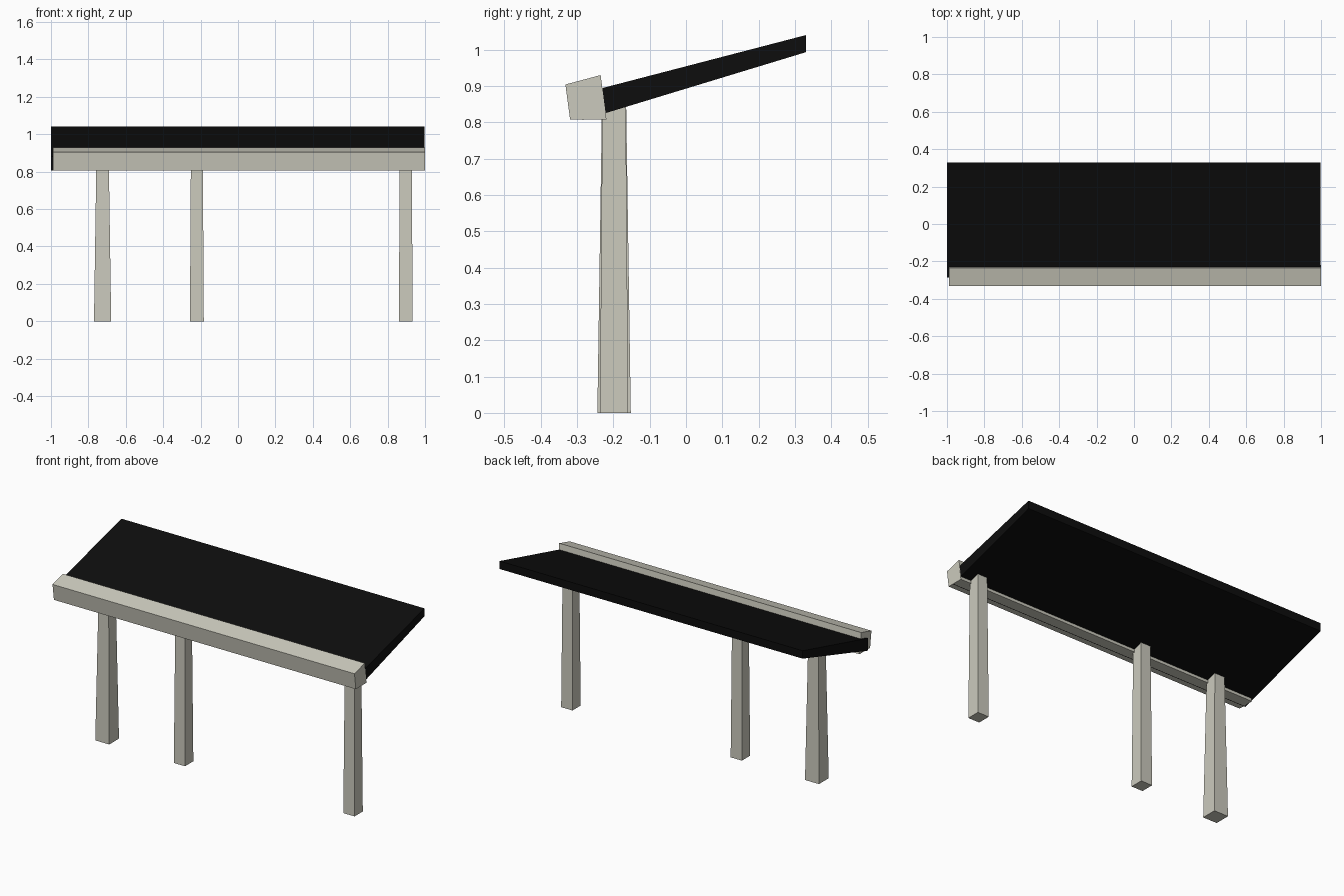
import bpy

if "Cube" in bpy.data.objects:
    bpy.data.objects.remove(bpy.data.objects["Cube"])


def material(name, rgb):
    m = bpy.data.materials.new(name)
    m.diffuse_color = (*rgb, 1)
    m.use_nodes = True
    m.node_tree.nodes["Principled BSDF"].inputs["Base Color"].default_value = m.diffuse_color
    return m


stone = material("pale stone", (0.60, 0.59, 0.51))
black = material("black", (0.004, 0.004, 0.004))


def prism(name, ring_a, ring_b, mat):
    """Join two matching rings of points into a closed solid."""
    n = len(ring_a)
    faces = [tuple(range(n))[::-1], tuple(range(n, 2 * n))]
    faces += [(i, (i + 1) % n, n + (i + 1) % n, n + i) for i in range(n)]
    mesh = bpy.data.meshes.new(name)
    mesh.from_pydata(ring_a + ring_b, [], faces)
    mesh.materials.append(mat)
    ob = bpy.data.objects.new(name, mesh)
    bpy.context.collection.objects.link(ob)
    return ob


def extrude_x(name, profile, x0, x1, mat):
    return prism(name, [(x0, y, z) for y, z in profile],
                 [(x1, y, z) for y, z in profile], mat)


def square(cx, cy, hx, hy, z):
    return [(cx - hx, cy - hy, z), (cx + hx, cy - hy, z),
            (cx + hx, cy + hy, z), (cx - hx, cy + hy, z)]


# Sloping roof slab, running into the front beam
extrude_x("roof", [(-0.285, 0.806), (0.33, 0.993), (0.33, 1.04), (-0.285, 0.88)],
          -1.0, 0.998, black)

# Front beam
extrude_x("front_beam", [(-0.319, 0.807), (-0.219, 0.807), (-0.235, 0.93), (-0.332, 0.904)],
          -0.99, 1.0, stone)

# Tapered posts: x centre, half width at base and at top (x), then y
for i, (x, bx, tx, by, ty) in enumerate([
        (-0.724, 0.046, 0.033, 0.046, 0.033),
        (-0.22, 0.037, 0.032, 0.039, 0.032),
        (0.897, 0.037, 0.032, 0.039, 0.032)]):
    prism(f"post_{i + 1}", square(x, -0.198, bx, by, 0),
          square(x, -0.198, tx, ty, 0.87), stone)
